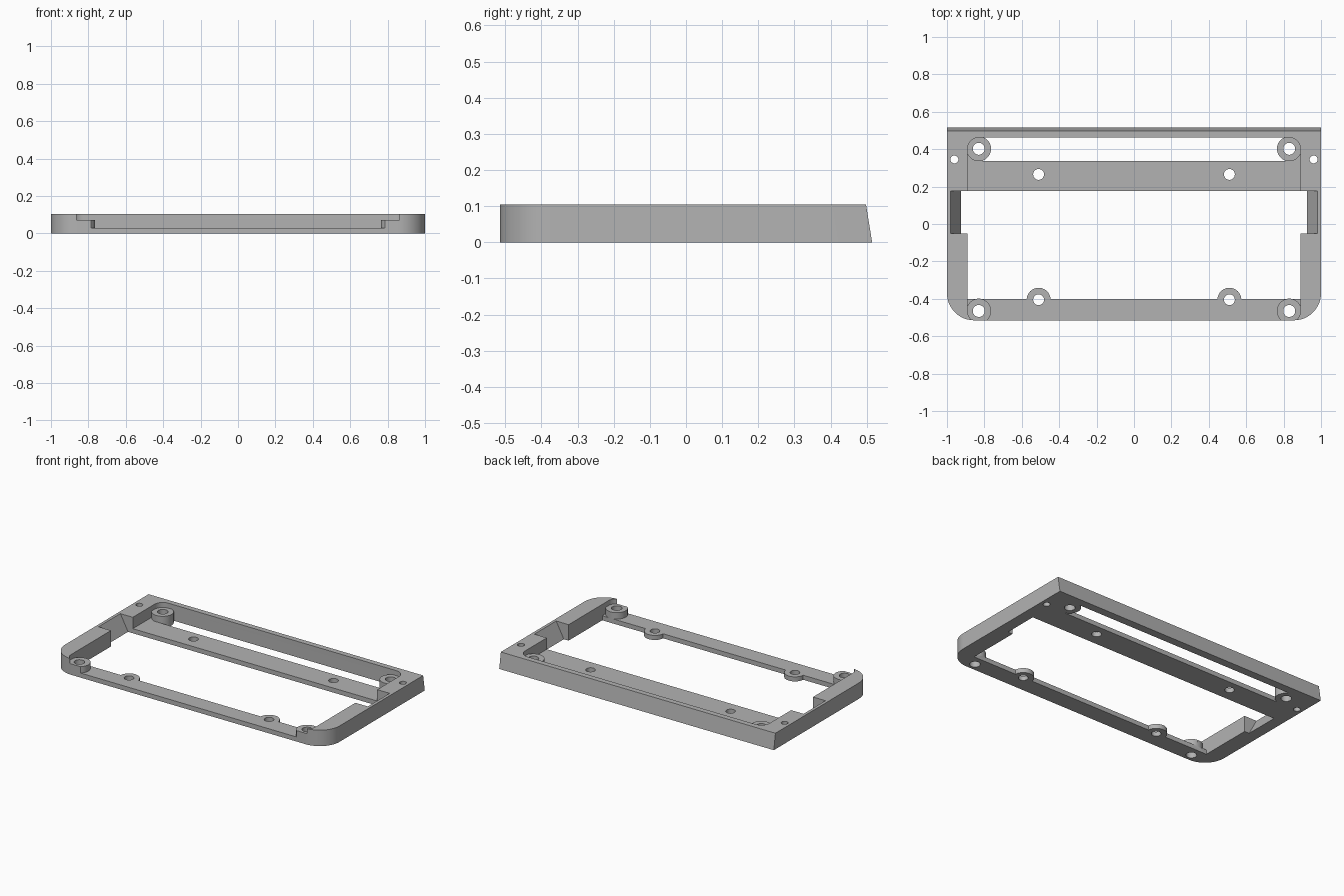
import bpy, bmesh
from math import sin, cos, pi, radians

cube = bpy.data.objects.get("Cube")
if cube:
    bpy.data.objects.remove(cube, do_unlink=True)

grey = bpy.data.materials.new("mid grey")
grey.use_nodes = True
colour = (0.45, 0.45, 0.45, 1)
grey.diffuse_color = colour
grey.node_tree.nodes["Principled BSDF"].inputs["Base Color"].default_value = colour


def prism(name, outline, low, high, axis="z"):
    """Extrude a closed outline; axis y reads the outline as x, z."""
    bm = bmesh.new()
    place = (lambda a, b, d: (a, b, d)) if axis == "z" else (lambda a, b, d: (a, d, b))
    face = bm.faces.new([bm.verts.new(place(a, b, low)) for a, b in outline])
    ext = bmesh.ops.extrude_face_region(bm, geom=[face])
    move = place(0, 0, high - low)
    bmesh.ops.translate(bm, vec=move, verts=[v for v in ext["geom"] if isinstance(v, bmesh.types.BMVert)])
    bmesh.ops.recalc_face_normals(bm, faces=bm.faces[:])
    mesh = bpy.data.meshes.new(name)
    bm.to_mesh(mesh)
    bm.free()
    obj = bpy.data.objects.new(name, mesh)
    bpy.context.collection.objects.link(obj)
    return obj


def arc(x, y, r, start, end, steps=12):
    angles = [radians(start + (end - start) * i / steps) for i in range(steps + 1)]
    return [(x + r * cos(a), y + r * sin(a)) for a in angles]


def disc(name, x, y, r, low, high):
    return prism(name, arc(x, y, r, 0, 360, 40)[:-1], low, high)


def box(name, x, y0, y1, low, high):
    return prism(name, [(-x, y0), (x, y0), (x, y1), (-x, y1)], low, high)


def subtract(target, cutter):
    mod = target.modifiers.new("cut", "BOOLEAN")
    mod.operation = "DIFFERENCE"
    mod.solver = "EXACT"
    mod.object = cutter
    bpy.context.view_layer.objects.active = target
    bpy.ops.object.modifier_apply(modifier=mod.name)
    bpy.data.objects.remove(cutter, do_unlink=True)


# Outer block: rounded front corners and a leaning back face
HALF, H = 0.515, 0.105
R = 0.145
frame = prism("mounting_frame",
              arc(-1 + R, -HALF + R, R, 180, 270) + arc(1 - R, -HALF + R, R, 270, 360)
              + [(1, HALF), (-1, HALF)], 0, H)
for v in frame.data.vertices:
    if v.co.y > 0.5 and v.co.z > 0.05:
        v.co.y = 0.498

# Cutters: the upper pocket, the large opening and the rear slot
PX, PR, FLOOR = 0.83, 0.06, 0.03
FRONT, BACK = -0.465, 0.402
pocket = prism("pocket_cutter",
               arc(-PX, FRONT, PR, 180, 270) + arc(PX, FRONT, PR, 270, 360)
               + arc(PX, BACK, PR, 0, 90) + arc(-PX, BACK, PR, 90, 180), FLOOR, 0.2)
opening = box("opening_cutter", PX + PR, -0.4, 0.177, -0.1, 0.06)
slot = box("slot_cutter", 0.81, 0.337, BACK + PR, -0.1, 0.06)

# Leave the screw bosses standing by removing them from the cutters
for side in (-1, 1):
    subtract(pocket, disc("front_boss", side * PX, FRONT, 0.066, -0.2, 0.072))
    subtract(pocket, disc("rear_boss", side * PX, BACK, 0.066, -0.2, 0.072))
    subtract(slot, disc("rear_boss", side * PX, BACK, 0.066, -0.2, 0.3))
    subtract(opening, disc("bar_boss", side * 0.51, -0.405, 0.064, -0.2, 0.3))
for cutter in (pocket, opening, slot):
    subtract(frame, cutter)

# Sloped side notches
for s in (-1, 1):
    wedge = [(s * 0.8, -0.02), (s * 0.914, -0.02), (s * 0.986, H + 0.01), (s * 0.8, H + 0.01)]
    subtract(frame, prism("notch_cutter", wedge, -0.05, 0.177, "y"))

# Screw holes
for x, y, r in ((PX, FRONT, 0.032), (PX, BACK, 0.032), (0.51, -0.405, 0.029),
                (0.51, 0.265, 0.029), (0.96, 0.345, 0.021)):
    for side in (-1, 1):
        subtract(frame, disc("hole_cutter", side * x, y, r, -0.2, 0.3))

# Finish: one colour, smooth curves with sharp edges
frame.data.materials.clear()
frame.data.materials.append(grey)
for p in frame.data.polygons:
    p.material_index = 0
bpy.ops.object.select_all(action="DESELECT")
frame.select_set(True)
bpy.context.view_layer.objects.active = frame
bpy.ops.object.shade_smooth_by_angle(angle=radians(30))
